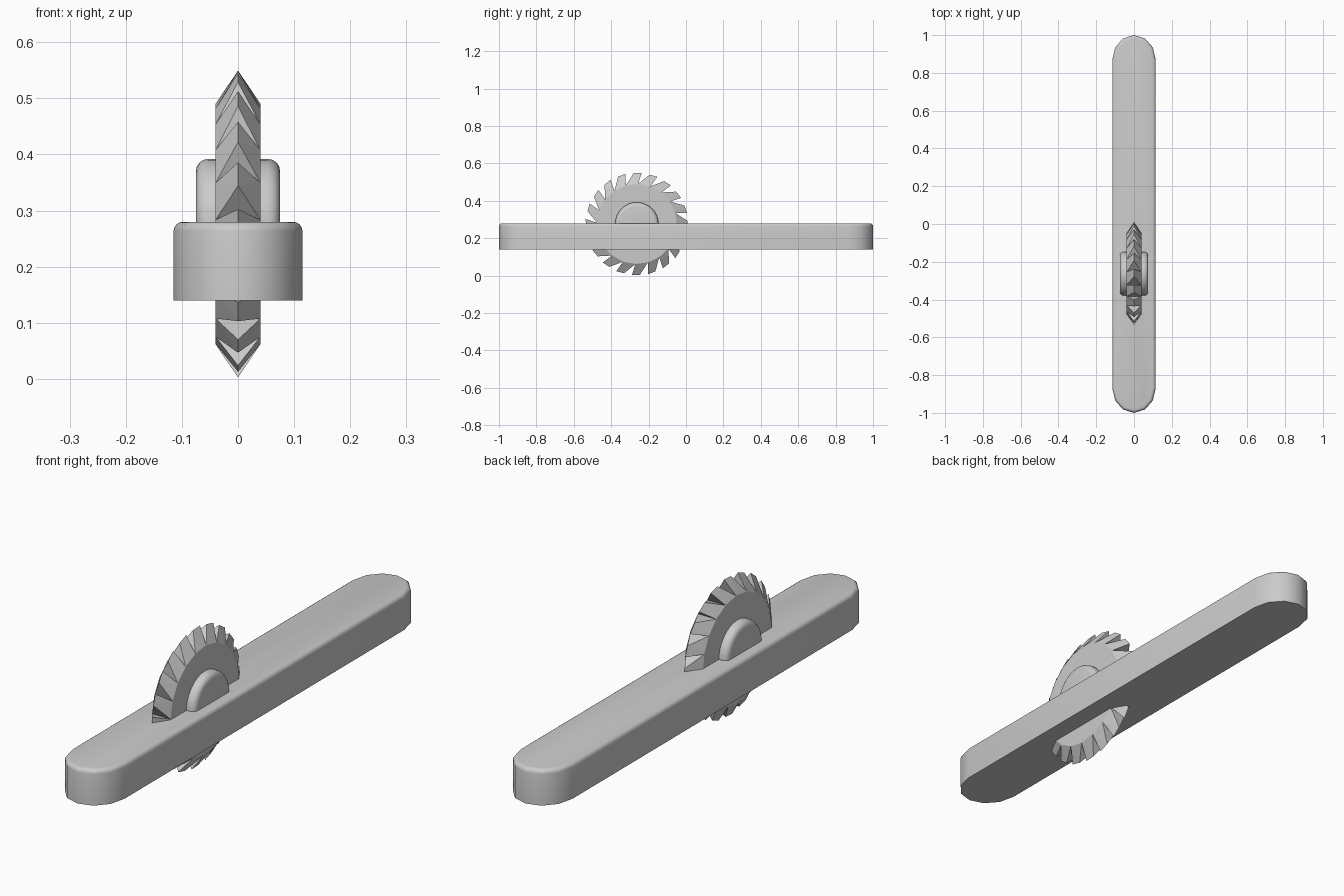
import bpy, bmesh
from math import sin, cos, pi, radians

if "Cube" in bpy.data.objects:
    bpy.data.objects.remove(bpy.data.objects["Cube"])

CY, CZ = -0.263, 0.276   # wheel centre


def finish(bm, name, angle=None):
    bmesh.ops.recalc_face_normals(bm, faces=bm.faces)
    me = bpy.data.meshes.new(name)
    bm.to_mesh(me)
    bm.free()
    ob = bpy.data.objects.new(name, me)
    bpy.context.collection.objects.link(ob)
    if angle:
        bpy.ops.object.select_all(action='DESELECT')
        ob.select_set(True)
        bpy.context.view_layer.objects.active = ob
        bpy.ops.object.shade_smooth_by_angle(angle=radians(angle))
    return ob


def prism(bm, points, offset):
    face = bm.faces.new([bm.verts.new(p) for p in points])
    ext = bmesh.ops.extrude_face_region(bm, geom=[face])
    verts = [g for g in ext['geom'] if isinstance(g, bmesh.types.BMVert)]
    bmesh.ops.translate(bm, verts=verts, vec=offset)


def bevel(bm, test, width, segments):
    edges = [e for e in bm.edges if test(e.verts[0].co) and test(e.verts[1].co)]
    bmesh.ops.bevel(bm, geom=edges, offset=width, segments=segments,
                    profile=0.5, affect='EDGES')


# Bar with rounded ends and a softened top rim
bm = bmesh.new()
outline = []
for s in (1, -1):
    for i in range(7):
        a = i * pi / 6
        outline.append((s * 0.115 * cos(a), s * (0.87 + 0.13 * sin(a)), 0.14))
prism(bm, outline, (0, 0, 0.14))
bevel(bm, lambda c: c.z > 0.27, 0.017, 4)
finish(bm, "bar", 35)

# Hub through the bar, rounded on both sides
bm = bmesh.new()
ring = [(-0.075, CY + 0.116 * cos(2 * pi * i / 32), CZ + 0.116 * sin(2 * pi * i / 32))
        for i in range(32)]
prism(bm, ring, (0.15, 0, 0))
bevel(bm, lambda c: c.x > 0.07, 0.022, 4)
bevel(bm, lambda c: c.x < -0.07, 0.022, 4)
finish(bm, "hub", 35)

# Toothed wheel: V-shaped rim cut into raked teeth
N = 20
bm = bmesh.new()


def rim(x, r, deg):
    a = radians(deg)
    return bm.verts.new((x, CY + r * sin(a), CZ + r * cos(a)))


step = 360 / N
left, right, heel, tip = [], [], [], []
for i in range(N):
    d = i * step
    left.append(rim(-0.04, 0.214, d + 2))
    right.append(rim(0.04, 0.214, d + 2))
    heel.append(rim(0, 0.272, d + 14.5))
    tip.append(rim(0, 0.275, d + 5.5 + step))
for i in range(N):
    j = (i + 1) % N
    bm.faces.new((left[i], heel[i], right[i]))      # back of gullet
    bm.faces.new((left[j], right[j], tip[i]))       # cutting face
    for side in (left, right):                      # tooth flanks
        bm.faces.new((side[i], heel[i], side[j]))
        bm.faces.new((heel[i], tip[i], side[j]))
bm.faces.new(left)
bm.faces.new(right)
finish(bm, "toothed_wheel")
